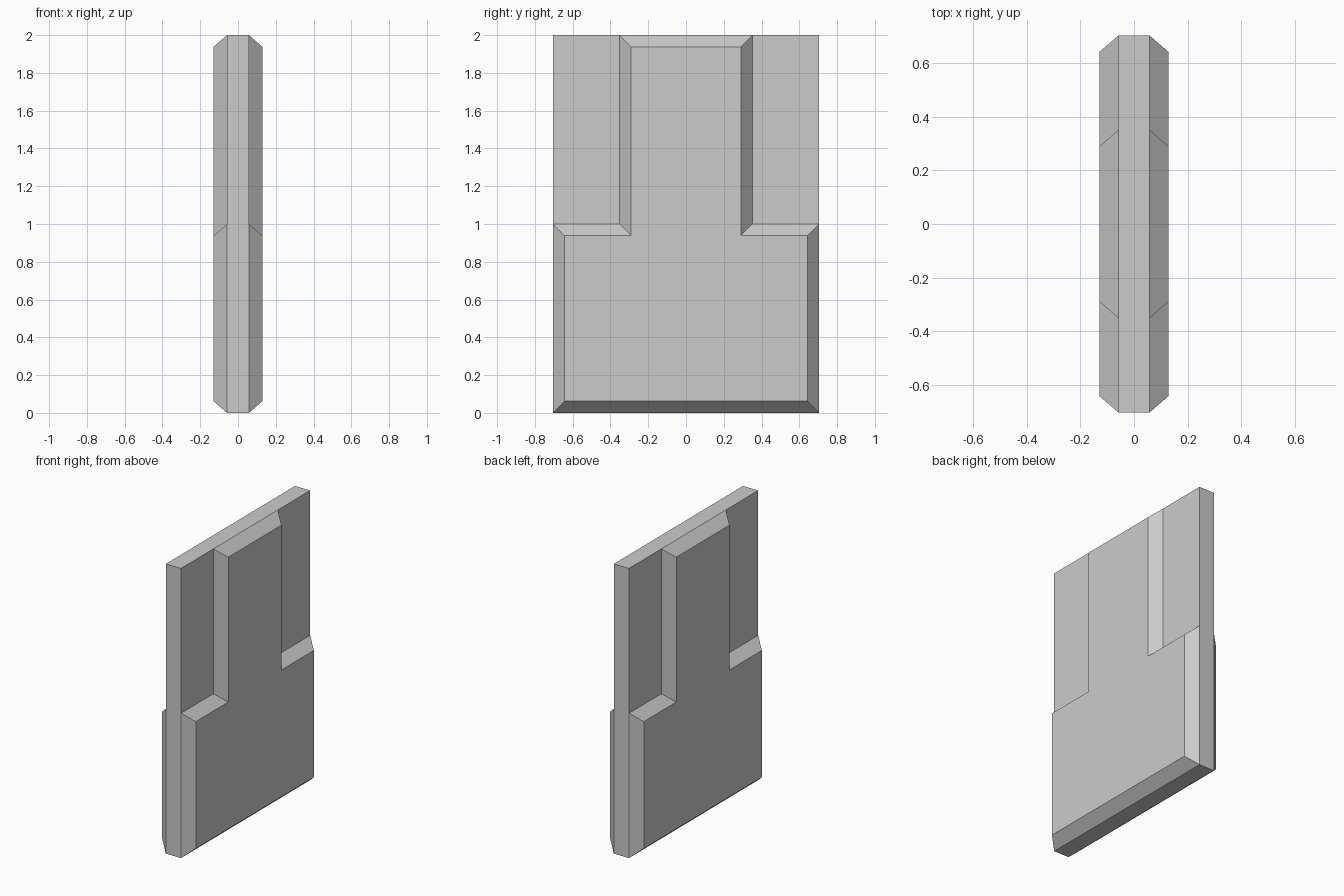
import bpy, bmesh

if "Cube" in bpy.data.objects:
    bpy.data.objects.remove(bpy.data.objects["Cube"])

CORE, FACE = 0.058, 0.129      # half thickness of slab / of raised panels
HALF_W, NECK = 0.705, 0.352    # half widths of the wide and narrow sections
STEP, TOP = 1.0, 2.0
INSET = 0.062                  # chamfer width in the panel plane


def make_object(name, bm):
    bmesh.ops.recalc_face_normals(bm, faces=bm.faces)
    mesh = bpy.data.meshes.new(name)
    bm.to_mesh(mesh)
    bm.free()
    obj = bpy.data.objects.new(name, mesh)
    bpy.context.collection.objects.link(obj)


def stepped_outline(inset):
    """Stepped profile in (y, z), shrunk evenly by inset."""
    w, n, i = HALF_W - inset, NECK - inset, inset
    half = [(w, i), (w, STEP - i), (n, STEP - i), (n, TOP - i)]
    return half + [(-y, z) for y, z in reversed(half)]


def loft(name, sections):
    """Closed solid through matching (x, outline) sections."""
    bm = bmesh.new()
    rings = [[bm.verts.new((x, y, z)) for y, z in pts] for x, pts in sections]
    bm.faces.new(rings[0])
    bm.faces.new(rings[-1])
    for a, b in zip(rings, rings[1:]):
        for k in range(len(a)):
            m = (k + 1) % len(a)
            bm.faces.new((a[k], a[m], b[m], b[k]))
    make_object(name, bm)


# Rectangular core slab
rect = [(HALF_W, 0), (HALF_W, TOP), (-HALF_W, TOP), (-HALF_W, 0)]
loft("core_slab", [(-CORE, rect), (CORE, rect)])

# Raised stepped panel with chamfered edges on each broad side
for side, label in ((1, "right"), (-1, "left")):
    loft(f"{label}_raised_panel",
         [(side * CORE, stepped_outline(0)),
          (side * FACE, stepped_outline(INSET))])
